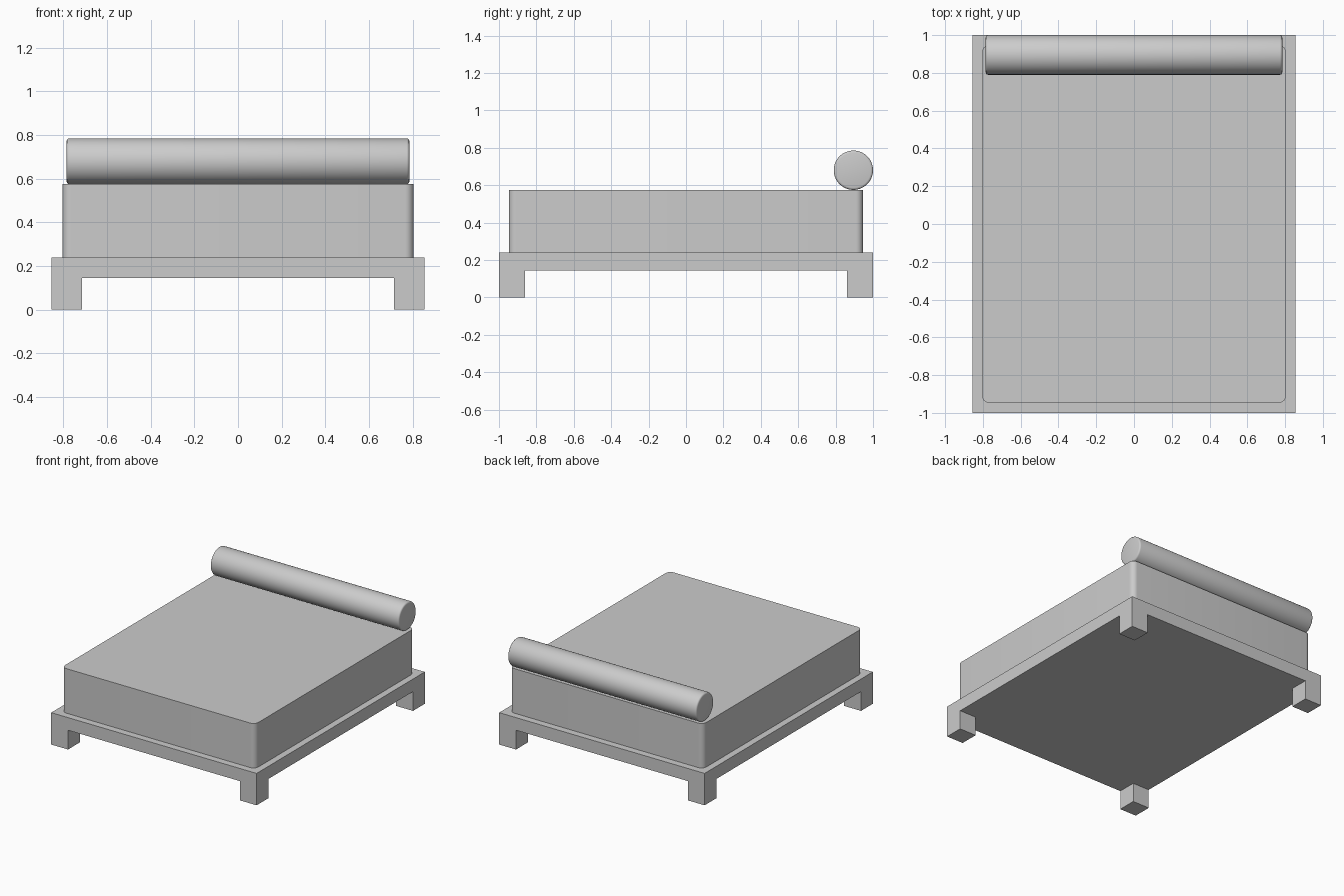
import bpy
import bmesh
from math import radians, pi
from mathutils import Matrix, Vector

if "Cube" in bpy.data.objects:
    bpy.data.objects.remove(bpy.data.objects["Cube"], do_unlink=True)

GREY = (0.6, 0.6, 0.6, 1)
grey = bpy.data.materials.new("plain grey")
grey.use_nodes = True
grey.diffuse_color = GREY
grey.node_tree.nodes["Principled BSDF"].inputs["Base Color"].default_value = GREY


def finish(bm, name, smooth=False):
    """Turn a bmesh into a named object with the grey material."""
    bmesh.ops.recalc_face_normals(bm, faces=bm.faces)
    mesh = bpy.data.meshes.new(name)
    bm.to_mesh(mesh)
    bm.free()
    mesh.materials.append(grey)
    obj = bpy.data.objects.new(name, mesh)
    bpy.context.collection.objects.link(obj)
    if smooth:
        bpy.ops.object.select_all(action="DESELECT")
        obj.select_set(True)
        bpy.context.view_layer.objects.active = obj
        bpy.ops.object.shade_smooth_by_angle(angle=radians(35))
    return obj


def extrude(bm, faces, height):
    """Extrude a region straight up or down, removing the faces left behind."""
    result = bmesh.ops.extrude_face_region(bm, geom=faces)
    verts = [g for g in result["geom"] if isinstance(g, bmesh.types.BMVert)]
    bmesh.ops.translate(bm, verts=verts, vec=(0, 0, height))


# Bed frame: a slab with its four corner cells pulled down into square legs
HALF_X, HALF_Y, LEG = 0.855, 1.0, 0.14
LEG_TOP, FRAME_TOP = 0.145, 0.24
bm = bmesh.new()
xs = (-HALF_X, LEG - HALF_X, HALF_X - LEG, HALF_X)
ys = (-HALF_Y, LEG - HALF_Y, HALF_Y - LEG, HALF_Y)
grid = [[bm.verts.new((x, y, LEG_TOP)) for y in ys] for x in xs]
cells = {}
for i in range(3):
    for j in range(3):
        cells[i, j] = bm.faces.new((grid[i][j], grid[i][j + 1],
                                    grid[i + 1][j + 1], grid[i + 1][j]))
top = bmesh.ops.duplicate(bm, geom=list(bm.faces))["geom"]
top_faces = [g for g in top if isinstance(g, bmesh.types.BMFace)]
extrude(bm, top_faces, FRAME_TOP - LEG_TOP)
bmesh.ops.delete(bm, geom=[f for f in top_faces if f.is_valid], context="FACES")
for i in (0, 2):
    for j in (0, 2):
        extrude(bm, [cells[i, j]], -LEG_TOP)
        if cells[i, j].is_valid:
            bm.faces.remove(cells[i, j])
bmesh.ops.remove_doubles(bm, verts=bm.verts, dist=0.0001)
finish(bm, "bed_frame_with_legs")

# Mattress: a block with rounded upright corners and crisp top edges
bm = bmesh.new()
bmesh.ops.create_cube(bm, size=1, matrix=Matrix.Translation((0, 0, 0.4075))
                      @ Matrix.Diagonal((1.61, 1.895, 0.335, 1)))
upright = [e for e in bm.edges
           if abs((e.verts[0].co - e.verts[1].co).normalized().z) > 0.9]
bmesh.ops.bevel(bm, geom=upright, offset=0.04, segments=8, profile=0.5,
                affect="EDGES")
finish(bm, "mattress", smooth=True)

# Bolster: a long round pillow with softened end rims
RADIUS, LENGTH = 0.105, 1.57
bm = bmesh.new()
bmesh.ops.create_cone(bm, cap_ends=True, segments=64, radius1=RADIUS,
                      radius2=RADIUS, depth=LENGTH,
                      matrix=Matrix.Translation((0, HALF_Y - RADIUS, 0.68))
                      @ Matrix.Rotation(pi / 2, 4, "Y"))
caps = [f for f in bm.faces if len(f.verts) > 4]
rims = list({e for f in caps for e in f.edges})
bmesh.ops.bevel(bm, geom=rims, offset=0.012, segments=3, profile=0.5,
                affect="EDGES")
finish(bm, "bolster", smooth=True)
